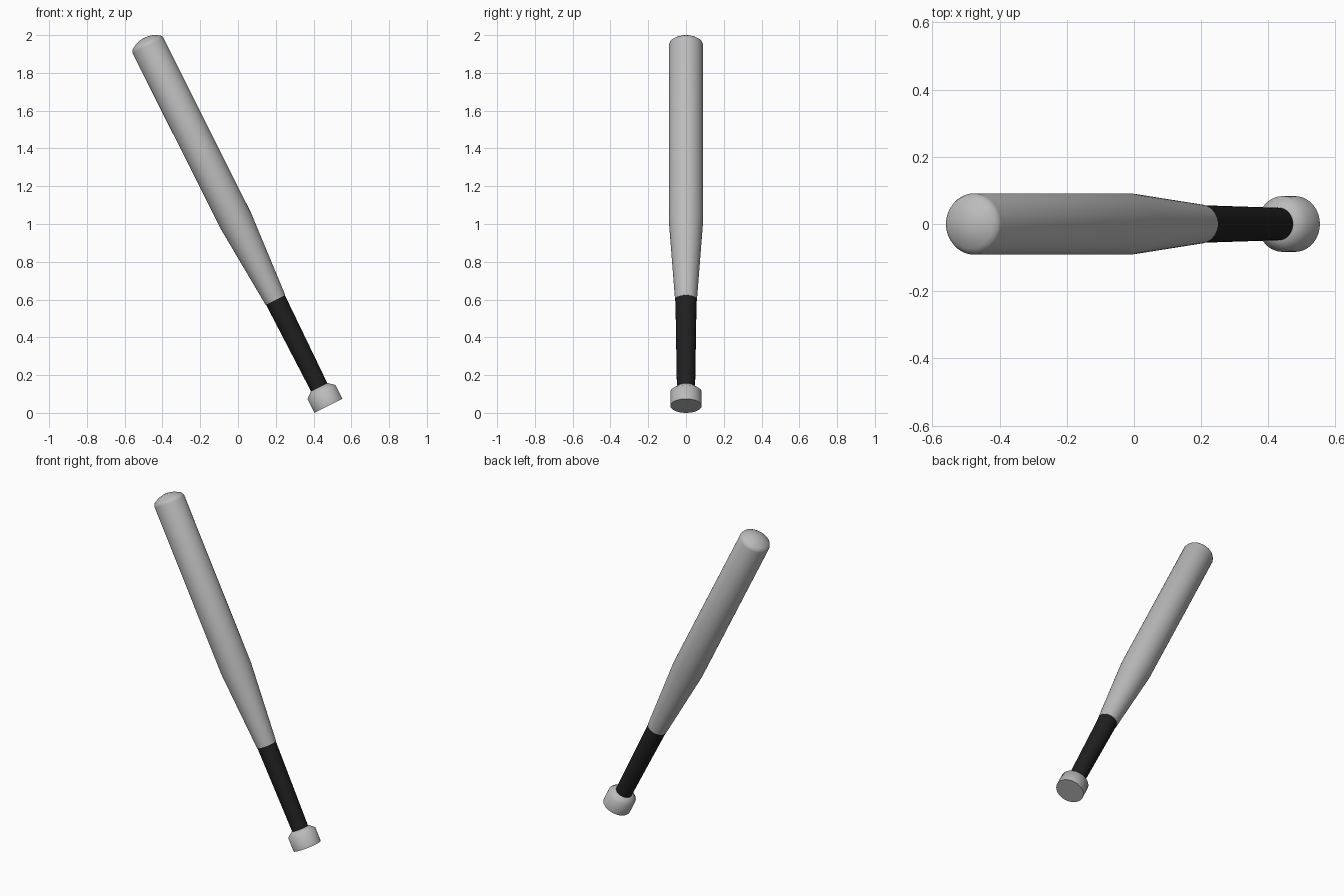
import bpy, bmesh, math
from mathutils import Matrix

if "Cube" in bpy.data.objects:
    bpy.data.objects.remove(bpy.data.objects["Cube"])

SIDES = 40
# Bat axis leans towards -x; the base of the knob is the local origin
TILT = Matrix.Translation((0.479, 0, 0.0373)) @ Matrix.Rotation(math.radians(-26.6), 4, 'Y')


def material(name, v):
    m = bpy.data.materials.new(name)
    m.diffuse_color = (v, v, v, 1)
    m.use_nodes = True
    m.node_tree.nodes["Principled BSDF"].inputs["Base Color"].default_value = m.diffuse_color
    return m


def lathe(name, profile, mat, angle):
    """Spin (radius, height) points about the bat axis; radius 0 closes with a pole."""
    bm = bmesh.new()
    rings = []
    for r, t in profile:
        if r == 0:
            rings.append([bm.verts.new((0, 0, t))] * SIDES)
        else:
            rings.append([bm.verts.new((r * math.cos(2 * math.pi * i / SIDES),
                                        r * math.sin(2 * math.pi * i / SIDES), t))
                          for i in range(SIDES)])
    for low, high in zip(rings, rings[1:]):
        for i in range(SIDES):
            j = (i + 1) % SIDES
            bm.faces.new(list(dict.fromkeys((low[i], low[j], high[j], high[i]))))
    bmesh.ops.recalc_face_normals(bm, faces=bm.faces)
    bm.transform(TILT)
    me = bpy.data.meshes.new(name)
    bm.to_mesh(me)
    bm.free()
    me.materials.append(mat)
    ob = bpy.data.objects.new(name, me)
    bpy.context.collection.objects.link(ob)
    bpy.ops.object.select_all(action='DESELECT')
    ob.select_set(True)
    bpy.context.view_layer.objects.active = ob
    bpy.ops.object.shade_smooth_by_angle(angle=math.radians(angle))


silver = material("silver", 0.5)
black = material("black", 0.014)

# Barrel: taper, straight body and low domed end
lathe("barrel", [(0, 0.627), (0.058, 0.627), (0.091, 1.098), (0.091, 2.135),
                 (0.086, 2.148), (0.074, 2.157), (0.05, 2.17), (0.025, 2.177), (0, 2.179)],
      silver, 60)

# Wrapped grip
lathe("grip", [(0, 0.09), (0.048, 0.09), (0.056, 0.628), (0, 0.628)], black, 40)

# End knob with a chamfered upper shoulder
lathe("knob", [(0, 0), (0.083, 0), (0.083, 0.082), (0.05, 0.11), (0, 0.11)], silver, 60)
